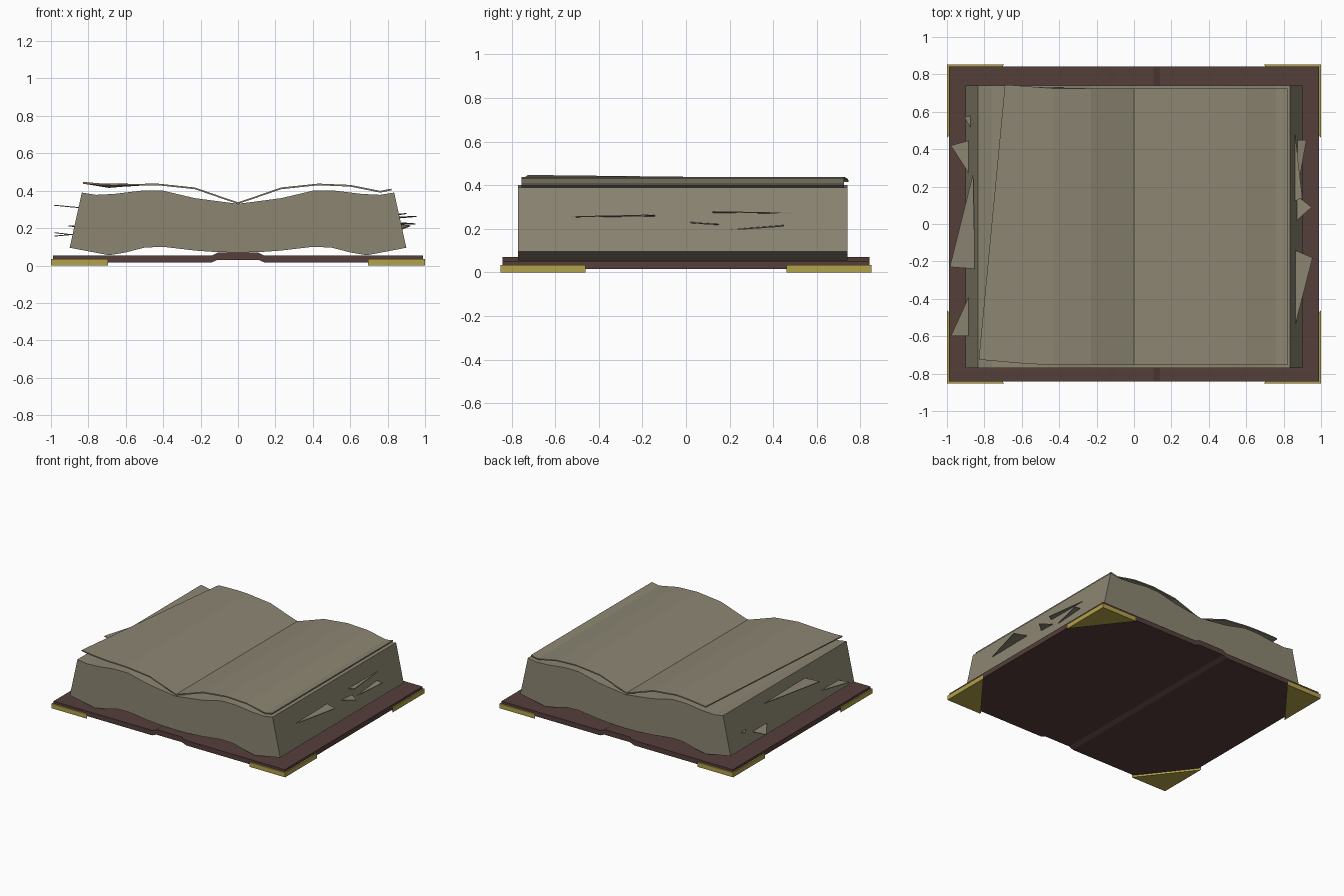
import bpy
import bmesh

cube = bpy.data.objects.get("Cube")
if cube:
    bpy.data.objects.remove(cube, do_unlink=True)


def material(name, r, g, b):
    m = bpy.data.materials.new(name)
    m.use_nodes = True
    m.diffuse_color = (r, g, b, 1)
    bsdf = m.node_tree.nodes["Principled BSDF"]
    bsdf.inputs["Base Color"].default_value = (r, g, b, 1)
    bsdf.inputs["Roughness"].default_value = 0.8
    return m


PAPER = material("aged paper", 0.26, 0.235, 0.167)
LEATHER = material("brown leather", 0.09, 0.049, 0.043)
BRASS = material("brass", 0.45, 0.36, 0.07)


def loft(name, ring_a, ring_b, mat):
    """Closed solid between two matching outlines."""
    bm = bmesh.new()
    a = [bm.verts.new(p) for p in ring_a]
    b = [bm.verts.new(p) for p in ring_b]
    bm.faces.new(a)
    bm.faces.new(b[::-1])
    n = len(a)
    for i in range(n):
        j = (i + 1) % n
        bm.faces.new((a[j], a[i], b[i], b[j]))
    bmesh.ops.recalc_face_normals(bm, faces=bm.faces)
    mesh = bpy.data.meshes.new(name)
    bm.to_mesh(mesh)
    bm.free()
    mesh.materials.append(mat)
    obj = bpy.data.objects.new(name, mesh)
    bpy.context.collection.objects.link(obj)
    return obj


def extrude_y(name, profile, y0, y1, mat):
    return loft(name, [(x, y0, z) for x, z in profile],
                [(x, y1, z) for x, z in profile], mat)


def mirrored(half):
    """Full left-to-right line from a half line starting at the centre."""
    return [(-x, z) for x, z in reversed(half) if x > 0] + half


def thin_slab(name, points, thickness, mat):
    return loft(name, points, [(x, y, z - thickness) for x, y, z in points], mat)


# Cover with raised spine
cover_low = mirrored([(0, 0.03), (0.11, 0.03), (0.145, 0.015), (0.99, 0.015)])
cover_top = mirrored([(0, 0.07), (0.105, 0.07), (0.14, 0.053), (0.99, 0.053)])
extrude_y("cover", cover_low + cover_top[::-1], -0.842, 0.842, LEATHER)

# Triangular corner guards
for side, sx in (("right", -1), ("left", 1)):
    for end, sy in (("front", -1), ("back", 1)):
        tri = [(sx, sy * 0.852), (sx * 0.695, sy * 0.852), (sx, sy * 0.46)]
        thin_slab(f"{end}_{side}_corner_guard",
                  [(x, y, 0.035) for x, y in tri], 0.035, BRASS)

# Wavy page block
block_low = mirrored([(0, 0.07), (0.12, 0.072), (0.23, 0.08), (0.4, 0.1),
                      (0.5, 0.096), (0.6, 0.07), (0.69, 0.055), (0.9, 0.095)])
block_top = mirrored([(0, 0.33), (0.1, 0.343), (0.23, 0.36), (0.4, 0.4),
                      (0.52, 0.4), (0.66, 0.383), (0.76, 0.378), (0.835, 0.39)])
extrude_y("page_block", block_low + block_top[::-1], -0.77, 0.74, PAPER)


# Loose top pages
def sheet(name, front, back, thickness=0.009):
    def ring(line):
        return line + [(x, y, z - thickness) for x, y, z in reversed(line)]
    return loft(name, ring(front), ring(back), PAPER)


curve = [(0, 0.338), (0.1, 0.372), (0.23, 0.417), (0.43, 0.438),
         (0.6, 0.431), (0.76, 0.399), (0.82, 0.411)]
sheet("left_top_page", [(x, -0.755, z) for x, z in curve],
      [(x, 0.725, z) for x, z in curve])

inner = [(-x, z) for x, z in curve[:4]]
sheet("right_top_page",
      [(x, -0.755, z) for x, z in inner]
      + [(-0.6, -0.745, 0.436), (-0.75, -0.732, 0.44), (-0.83, -0.725, 0.447)],
      [(x, 0.725, z) for x, z in inner]
      + [(-0.52, 0.732, 0.436), (-0.62, 0.74, 0.43), (-0.69, 0.745, 0.424)])

# Torn scraps sticking out of the page edges
scraps = [
    [(-0.87, 0.45, 0.17), (-0.98, 0.42, 0.16), (-0.87, 0.25, 0.17)],
    [(-0.86, 0.27, 0.313), (-0.985, -0.23, 0.325), (-0.85, -0.24, 0.312)],
    [(-0.87, -0.36, 0.165), (-0.98, -0.6, 0.178), (-0.87, -0.6, 0.165)],
    [(-0.87, 0.58, 0.212), (-0.907, 0.57, 0.215), (-0.87, 0.51, 0.21)],
    [(0.86, -0.14, 0.262), (0.955, -0.18, 0.265), (0.86, -0.55, 0.257)],
    [(0.86, 0.16, 0.222), (0.95, 0.09, 0.225), (0.86, 0.01, 0.232)],
    [(0.855, 0.54, 0.274), (0.9, 0.14, 0.28), (0.855, 0.12, 0.278)],
    [(0.86, 0.45, 0.218), (0.922, 0.45, 0.215), (0.86, 0.1, 0.19)],
]
for i, tri in enumerate(scraps):
    thin_slab(f"page_scrap_{i + 1}", tri, 0.005, PAPER)
